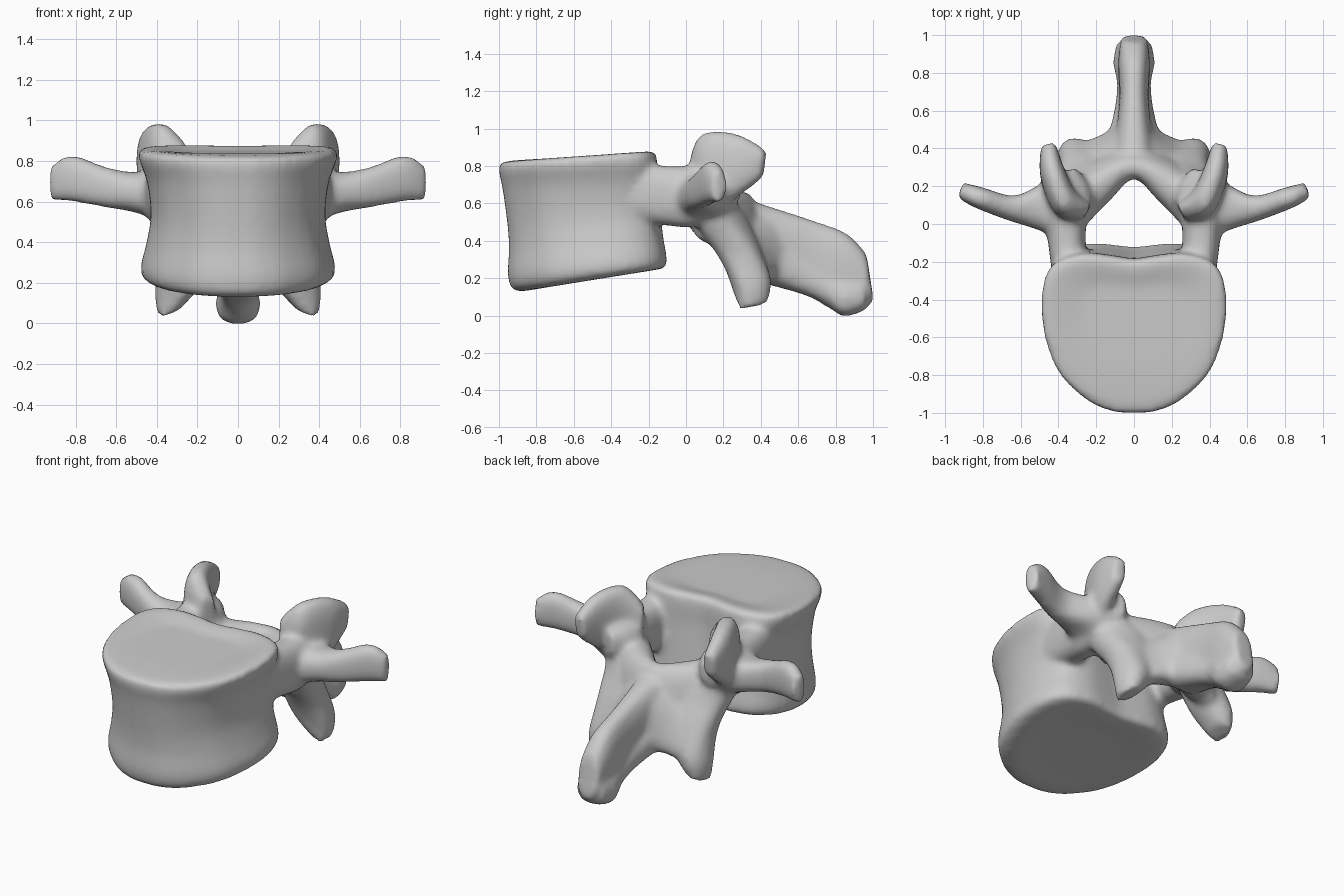
import bpy, bmesh, math
from mathutils import Vector

if "Cube" in bpy.data.objects:
    bpy.data.objects.remove(bpy.data.objects["Cube"])

bm = bmesh.new()


def spline(pts, steps, closed=False):
    """Catmull-Rom through a list of vectors."""
    n, out = len(pts), []
    for i in range(n if closed else n - 1):
        if closed:
            p = [pts[(i + k) % n] for k in (-1, 0, 1, 2)]
        else:
            p = [pts[min(max(i + k, 0), n - 1)] for k in (-1, 0, 1, 2)]
        for s in range(steps):
            t = s / steps
            out.append(0.5 * (2 * p[1] + (p[2] - p[0]) * t
                              + (2 * p[0] - 5 * p[1] + 4 * p[2] - p[3]) * t * t
                              + (3 * p[1] - p[0] - 3 * p[2] + p[3]) * t ** 3))
    if not closed:
        out.append(pts[-1].copy())
    return out


def loft(rings, steps=4):
    """Closed solid skinned smoothly through rings of equal point count."""
    columns = [spline(list(col), steps) for col in zip(*rings)]
    vs = [[bm.verts.new(p) for p in ring] for ring in zip(*columns)]
    faces, n = [], len(vs[0])
    for a, b in zip(vs, vs[1:]):
        for i in range(n):
            j = (i + 1) % n
            faces.append(bm.faces.new((a[i], a[j], b[j], b[i])))
    faces.append(bm.faces.new(vs[0][::-1]))
    faces.append(bm.faces.new(vs[-1]))
    bmesh.ops.recalc_face_normals(bm, faces=faces)


def limb(sections, side=1, n=20):
    """Loft of rounded sections, each given as centre and two half-axes."""
    def soft(v):
        return math.copysign(abs(v) ** 0.8, v)
    rings = []
    for c, a, b in sections:
        c, a, b = Vector(c), Vector(a), Vector(b)
        ring = []
        for i in range(n):
            t = 2 * math.pi * i / n
            p = c + a * soft(math.cos(t)) + b * soft(math.sin(t))
            ring.append(Vector((p.x * side, p.y, p.z)))
        rings.append(ring)
    loft(rings)


def outline(back):
    """Closed body outline: shared rounded front, chosen back edge."""
    half = [(0, 0), (.22, .008), (.5, .075), (.8, .24), (.96, .46), (1, .67)] + back
    pts = half + [(-u, v) for u, v in half[-2:0:-1]]
    return spline([Vector((u, v, 0)) for u, v in pts], 3, closed=True)


# Vertebral body: rounder below, slightly notched behind at the top
low = outline([(.93, .84), (.76, .95), (.5, .995), (.25, .99), (0, .975)])
top = outline([(.97, .84), (.84, .95), (.55, 1), (.25, .985), (0, .965)])
levels = [  # half width, front y, back y, front z, back z, blend to top outline
    (.25, -.72, -.3, .16, .23, 0), (.425, -.9, -.13, .13, .25, 0),
    (.48, -.95, -.1, .2, .29, 0), (.45, -.945, -.12, .36, .42, .3),
    (.43, -.955, -.135, .5, .55, .6), (.447, -.98, -.15, .68, .7, 1),
    (.488, -1.0, -.155, .785, .83, 1), (.462, -.97, -.185, .822, .88, 1),
    (.28, -.78, -.32, .838, .85, 1)]
rings = []
for w, f, b, zf, zb, k in levels:
    pts = [p.lerp(q, k) for p, q in zip(low, top)]
    rings.append([Vector((w * p.x, f + (b - f) * p.y, zf + (zb - zf) * p.y)) for p in pts])
loft(rings)

for side in (1, -1):
    # Pedicle
    limb([((.34, -.3, .66), (.09, 0, 0), (0, 0, .16)),
          ((.355, -.1, .64), (.1, 0, 0), (0, 0, .16)),
          ((.36, .02, .635), (.105, 0, 0), (0, 0, .165)),
          ((.37, .14, .65), (.1, 0, 0), (0, 0, .14))], side)
    # Transverse process with a flared root
    limb([((.36, .09, .63), (0, 0, .14), (-.02, .17, 0)),
          ((.5, .1, .645), (0, 0, .1), (-.03, .125, 0)),
          ((.65, .085, .67), (0, 0, .1), (-.02, .065, 0)),
          ((.82, .14, .715), (0, 0, .115), (-.025, .052, 0)),
          ((.92, .18, .69), (0, 0, .085), (-.015, .04, 0))], side)
    # Superior articular process: plate curling backwards
    limb([((.25, .06, .75), (0, 0, .12), (.025, -.045, 0)),
          ((.36, .11, .78), (0, 0, .2), (.055, -.06, 0)),
          ((.43, .26, .79), (0, .02, .18), (.065, -.02, 0)),
          ((.455, .42, .81), (0, .01, .075), (.04, -.01, 0))], side)
    # Facet floor: fills the hollow behind the superior process
    limb([((.27, .07, .65), (0, 0, .12), (.06, -.06, 0)),
          ((.33, .15, .65), (0, 0, .14), (.09, -.07, 0)),
          ((.39, .26, .69), (0, 0, .09), (.08, -.04, 0))], side)
    # Inferior articular process
    limb([((.35, .11, .66), (.11, -.04, 0), (.02, .11, 0)),
          ((.29, .19, .5), (.13, -.07, 0), (.03, .1, .03)),
          ((.265, .28, .35), (.13, -.03, 0), (.02, .105, .03)),
          ((.285, .345, .19), (.12, .03, -.02), (-.03, .1, .03)),
          ((.34, .36, .055), (.05, .02, -.01), (-.02, .075, .02))], side)
    # Web of bone from inferior process to spinous root
    limb([((.29, .31, .29), (0, -.05, .14), (.02, .09, 0)),
          ((.2, .335, .33), (0, -.07, .16), (.03, .085, 0)),
          ((.11, .365, .36), (0, -.06, .17), (.04, .1, 0)),
          ((.0, .44, .38), (0, -.04, .19), (.05, .12, 0))], side)

# Lamina: arch roof joining both sides
limb([((s * x, y, z), (0, -.05, h), (s * bx, by, .03))
      for s, x, y, z, h, bx, by in (
          (1, .33, .09, .55, .15, .06, .1), (1, .17, .235, .51, .17, .055, .085),
          (1, 0, .335, .46, .2, 0, .075),
          (-1, .17, .235, .51, .17, .055, .085), (-1, .33, .09, .55, .15, .06, .1))])

# Spinous process with a thickened lower tip
limb([((0, .3, .47), (0, -.03, .17), (.12, 0, 0)),
      ((0, .46, .38), (0, 0, .2), (.1, 0, 0)),
      ((0, .66, .31), (0, .02, .2), (.078, 0, 0)),
      ((0, .85, .225), (0, .01, .215), (.085, 0, 0)),
      ((0, .985, .2), (0, -.02, .13), (.07, 0, 0))])
limb([((0, .42, .29), (0, 0, .12), (.15, 0, 0)),
      ((0, .6, .22), (0, 0, .1), (.105, 0, 0)),
      ((0, .74, .15), (0, 0, .085), (.09, 0, 0)),
      ((0, .85, .095), (0, .01, .1), (.11, 0, 0)),
      ((0, .955, .11), (0, -.01, .08), (.095, 0, 0))])

# Fuse everything into one continuous bone
mesh = bpy.data.meshes.new("vertebra")
bm.to_mesh(mesh)
bm.free()
bone = bpy.data.objects.new("vertebra", mesh)
bpy.context.collection.objects.link(bone)
fuse = bone.modifiers.new("fuse", 'REMESH')
fuse.mode = 'VOXEL'
fuse.voxel_size = 0.018
fuse.use_smooth_shade = True
relax = bone.modifiers.new("relax", 'SMOOTH')
relax.factor = 0.5
relax.iterations = 10
